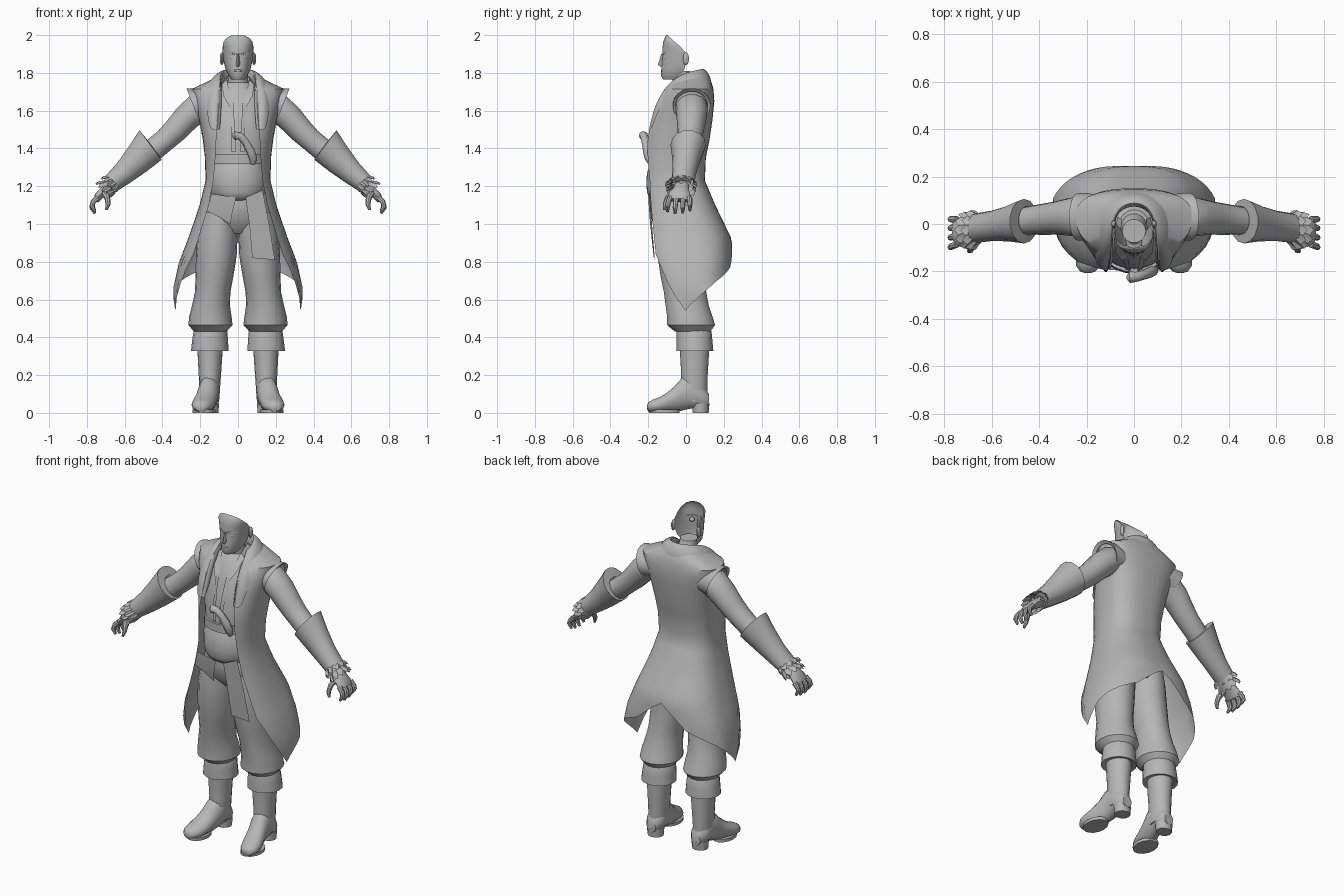
import bpy, bmesh, math
from mathutils import Vector

grey = bpy.data.materials.new("plain_grey")
grey.diffuse_color = (0.47, 0.47, 0.47, 1)


def sheet(name, rows, closed=False, caps=(False, False), mirror=False, angle=40):
    """Skin a list of equal-length point rows into a surface."""
    bm = bmesh.new()
    vs = [[bm.verts.new(p) for p in r] for r in rows]
    n = len(rows[0])
    for a, b in zip(vs, vs[1:]):
        for i in range(n if closed else n - 1):
            j = (i + 1) % n
            bm.faces.new((a[i], a[j], b[j], b[i]))
    for flag, ring in zip(caps, (vs[0], vs[-1])):
        if flag:
            bm.faces.new(ring)
    bmesh.ops.recalc_face_normals(bm, faces=bm.faces)
    me = bpy.data.meshes.new(name)
    bm.to_mesh(me)
    bm.free()
    me.materials.append(grey)
    me.shade_smooth()
    me.set_sharp_from_angle(angle=math.radians(angle))
    ob = bpy.data.objects.new(name, me)
    bpy.context.collection.objects.link(ob)
    if mirror:
        ob.modifiers.new("mirror", 'MIRROR').merge_threshold = 0.002
    return ob


def tube(name, pts, n=14, ref=(1, 0, 0), axis=None, caps=(True, True), mirror=False, jag=0):
    """Elliptical tube through (x, y, z, radius along ref, other radius)."""
    cs = [Vector(p[:3]) for p in pts]
    rows = []
    for i, p in enumerate(pts):
        t = Vector(axis) if axis else cs[min(i + 1, len(cs) - 1)] - cs[max(i - 1, 0)]
        t.normalize()
        u = Vector(ref)
        u = (u - t * u.dot(t)).normalized()
        v = t.cross(u)
        row = []
        for k in range(n):
            a = 2 * math.pi * k / n
            off = t * (jag * (-1) ** k) if i == len(pts) - 1 else Vector()
            row.append(cs[i] + u * (p[3] * math.cos(a)) + v * (p[4] * math.sin(a)) + off)
        rows.append(row)
    return sheet(name, rows, True, caps, mirror)


def ball(name, c, r, mirror=False):
    k = [(math.cos(a), math.sin(a)) for a in [math.pi * (i / 6 - 0.5) for i in range(7)]]
    return tube(name, [(c[0], c[1], c[2] + r[2] * s, r[0] * max(q, .03), r[1] * max(q, .03)) for q, s in k],
                10, axis=(0, 0, 1), mirror=mirror)


def lerp(table, t):
    """Interpolate a table sorted by its first column."""
    if t <= table[0][0]:
        return table[0][1:]
    for a, b in zip(table, table[1:]):
        if t <= b[0]:
            f = (t - a[0]) / (b[0] - a[0])
            return [p + (q - p) * f for p, q in zip(a[1:], b[1:])]
    return table[-1][1:]


# Coat profile: height, half width, mid y, front y, back y, front edge x
COAT = [(.54, .335, .06, -.19, .245, .285), (.65, .345, .06, -.21, .25, .27),
        (.8, .312, .05, -.24, .25, .25), (.92, .265, .03, -.245, .242, .21),
        (1.1, .203, -.02, -.24, .155, .155), (1.23, .172, -.04, -.24, .10, .13),
        (1.35, .175, -.03, -.24, .105, .12), (1.45, .187, -.02, -.23, .125, .115),
        (1.55, .205, 0, -.20, .14, .105), (1.65, .235, .03, -.16, .15, .10),
        (1.715, .245, .035, -.12, .145, .10), (1.75, .17, .035, -.09, .135, .095),
        (1.785, .10, .03, -.05, .115, .08)]
HEM = [(0, .84), (.2, .54), (.35, .63), (.5, .69), (.65, .73), (.8, .77), (1, .9)]


def coat_point(z, u):
    w, yc, yf, yb, xe = lerp(COAT, z)
    a0 = math.asin(min(1, xe / w) ** 1.25)
    a = a0 + (math.pi - a0) * u
    c = math.cos(a)
    y = yc - (yc - yf if c > 0 else yb - yc) * math.copysign(abs(c) ** .8, c)
    return (w * max(0, math.sin(a)) ** .8, y, z)


us = [i / 20 for i in range(21)]
rows = [[coat_point(z, u) for u in us] for z in (1.785, 1.75, 1.715, 1.68, 1.65, 1.6, 1.55, 1.5, 1.45, 1.4, 1.35, 1.29)]
for k in range(11):
    rows.append([coat_point(1.23 + (lerp(HEM, u)[0] - 1.23) * k / 10, u) for u in us])
sheet("long_coat", rows, mirror=True)

# Turned-out coat collar running into the lapels
inner = [(.1, -.19, 1.5), (.08, -.155, 1.63), (.083, -.1, 1.75), (.086, -.03, 1.81), (.065, .065, 1.84), (0, .09, 1.84)]
outer = [(.125, -.2, 1.5), (.14, -.178, 1.62), (.145, -.12, 1.72), (.143, -.02, 1.785), (.11, .1, 1.795), (0, .14, 1.79)]
low = [(.095, -.18, 1.5), (.09, -.13, 1.6), (.09, -.07, 1.70), (.09, 0, 1.74), (.06, .06, 1.76), (0, .08, 1.77)]
hem = [(.15, -.18, 1.5), (.165, -.15, 1.6), (.17, -.09, 1.69), (.165, .02, 1.745), (.12, .115, 1.75), (0, .145, 1.74)]
sheet("coat_collar", [low, inner, outer, hem], mirror=True, angle=80).modifiers.new("soften", 'SUBSURF').levels = 2
bpy.data.objects["coat_collar"].modifiers["soften"].render_levels = 2

# Shoulder caps around the armholes
tube("shoulder_cap", [(.165, .03, 1.63, .095, .08), (.2, .03, 1.635, .1, .088), (.238, .03, 1.628, .1, .098),
                      (.228, .03, 1.628, .085, .08)], 18, (0, 1, 0), (.93, 0, -.36), (False, False), True)

# Sleeves, wide cuffs, lace and hands
tube("sleeve", [(.14, .03, 1.64, .08, .07), (.21, .03, 1.615, .085, .08), (.27, .03, 1.565, .08, .074),
                (.33, .025, 1.498, .07, .068), (.38, .02, 1.45, .066, .062), (.44, .015, 1.40, .06, .062),
                (.53, 0, 1.34, .06, .06), (.64, -.015, 1.235, .045, .045)], 14, (0, 1, 0), mirror=True)
tube("sleeve_cuff", [(.45, .015, 1.405, .06, .06), (.463, .012, 1.418, .094, .1), (.53, .002, 1.345, .075, .083),
                     (.6, -.008, 1.275, .064, .065), (.67, -.018, 1.215, .062, .052)],
     14, (0, 1, 0), (.8, 0, -.6), (False, False), True)
for i, (d, r) in enumerate(((0, .085), (.028, .078))):
    tube(f"lace_ruffle_{i}", [(.65 + d, -.018, 1.225 - d, .055, .045), (.685 + d, -.026, 1.205 - d, r, .056)],
         24, (0, 1, 0), (.75, 0, -.66), (False, False), True, .011)
tube("palm", [(.66, -.02, 1.21, .035, .03), (.705, -.028, 1.18, .045, .025), (.735, -.034, 1.15, .06, .024),
              (.752, -.036, 1.125, .058, .018)], 10, (0, 1, 0), mirror=True)
for i, (y, d) in enumerate(((-.085, .01), (-.05, 0), (-.015, .003), (.018, .015))):
    tube(f"finger_{i}", [(.745, y, 1.14, .015, .015), (.768, y * 1.1, 1.115, .014, .014),
                         (.773, y * 1.15, 1.085 + d, .013, .013), (.757, y * 1.15, 1.055 + d, .007, .007)],
         8, (0, 1, 0), mirror=True)
tube("thumb", [(.71, -.065, 1.17, .018, .018), (.692, -.095, 1.14, .016, .016), (.688, -.11, 1.105, .013, .013),
               (.697, -.115, 1.075, .007, .007)], 8, (0, 1, 0), mirror=True)


def body(name, table, n=24, caps=(True, True)):
    """Stacked level rings given as height, half width, front y, back y."""
    return tube(name, [(0, (f + b) / 2, z, w, (b - f) / 2) for z, w, f, b in table], n, axis=(0, 0, 1), caps=caps)


# Shirt, belt, sash and hips
body("shirt", [(1.2, .15, -.185, .08), (1.35, .155, -.19, .085), (1.45, .17, -.185, .1), (1.55, .185, -.17, .115),
               (1.65, .17, -.135, .115), (1.71, .11, -.105, .09), (1.75, .062, -.07, .06)])
body("belt", [(1.32, .15, -.19, .07), (1.32, .158, -.203, .08), (1.37, .158, -.203, .08), (1.37, .15, -.19, .07)])
body("sash", [(1.125, .09, -.175, .02), (1.14, .13, -.195, .06), (1.165, .15, -.206, .08), (1.21, .16, -.21, .085),
              (1.27, .16, -.207, .085), (1.315, .15, -.19, .08)])
body("hips", [(1.2, .15, -.17, .08), (1.1, .18, -.175, .1), (1.02, .19, -.165, .11), (.95, .12, -.1, .07)])

# Open shirt collar and placket edges
sheet("shirt_collar", [[(.022, -.145, 1.63), (.045, -.11, 1.70), (.06, -.055, 1.765), (.05, .02, 1.79)],
                       [(.05, -.155, 1.63), (.078, -.12, 1.68), (.085, -.06, 1.74), (.07, .03, 1.765)]], mirror=True)
sheet("shirt_placket", [[(.012, -.196, 1.38), (.014, -.192, 1.48), (.02, -.175, 1.56), (.024, -.148, 1.64)],
                        [(.034, -.194, 1.38), (.036, -.187, 1.48), (.04, -.169, 1.56), (.048, -.142, 1.64)]], mirror=True)

# Cloth tails under the sash and the pistol grip tucked in it
sheet("sash_tail_long", [[(.04, -.2, 1.14), (.13, -.195, 1.18)], [(.06, -.19, 1.0), (.165, -.18, 1.0)],
                         [(.075, -.17, .82), (.195, -.165, .81)]])
sheet("sash_tail_short", [[(-.14, -.19, 1.16), (-.01, -.2, 1.14)], [(-.165, -.18, 1.07), (-.03, -.19, 1.06)],
                          [(-.1, -.175, 1.035), (-.04, -.175, 1.0)]])
tube("pistol_grip", [(-.03, -.225, 1.465, .008, .008), (-.018, -.225, 1.468, .024, .024), (.012, -.222, 1.465, .021, .021),
                     (.04, -.215, 1.435, .02, .02), (.065, -.205, 1.39, .023, .023), (.08, -.198, 1.35, .022, .022),
                     (.08, -.185, 1.32, .014, .014)], 10, (0, 1, 0))

# Baggy breeches gathered below the knee
tube("breeches", [(.1, -.035, 1.06, .09, .12), (.108, -.035, .95, .106, .125), (.115, -.03, .83, .108, .122),
                  (.125, -.018, .72, .1, .118), (.134, -.005, .64, .094, .114), (.143, .006, .57, .1, .116),
                  (.146, .02, .51, .112, .122), (.146, .027, .465, .117, .129), (.146, .035, .43, .085, .095)],
     18, axis=(0, 0, -1), mirror=True)

# Boots: turned cuffs, shafts, feet and heels
tube("boot_cuff", [(.146, .04, .45, .08, .085), (.146, .043, .43, .09, .092), (.148, .045, .38, .095, .095),
                   (.149, .047, .328, .1, .098), (.149, .047, .335, .07, .075)],
     16, axis=(0, 0, -1), caps=(False, False), mirror=True)
tube("boot_shaft", [(.147, .042, .44, .075, .08), (.148, .045, .32, .066, .077), (.149, .045, .2, .059, .07),
                    (.15, .042, .13, .055, .072), (.15, .045, .06, .05, .068)], 16, axis=(0, 0, -1), mirror=True)
tube("boot_foot", [(.15, .122, .065, .03, .035), (.15, .09, .08, .052, .065), (.152, .03, .115, .056, .093),
                   (.157, -.02, .1, .056, .09), (.167, -.06, .073, .057, .07), (.177, -.1, .056, .06, .053),
                   (.186, -.14, .043, .06, .041), (.192, -.175, .037, .052, .034), (.195, -.2, .032, .032, .025),
                   (.195, -.207, .03, .01, .01)], 14, axis=(0, -1, 0), mirror=True)
tube("boot_sole", [(.18, -.115, 0, .06, .083), (.18, -.115, .018, .06, .085)], 14, axis=(0, 0, 1), mirror=True)
tube("boot_heel", [(.15, .078, 0, .046, .042), (.15, .078, .05, .05, .046)], 12, axis=(0, 0, 1), mirror=True)

# Neck and the open-backed head shell: height, half width, front y, back y
tube("neck", [(0, .0, 1.66, .075, .075), (0, -.01, 1.74, .056, .058), (0, -.03, 1.81, .05, .05)], 14, axis=(0, 0, 1))
HEAD = [(1.775, .03, -.085, -.05), (1.766, .034, -.122, -.06), (1.785, .05, -.133, -.03), (1.82, .066, -.13, -.008),
        (1.86, .076, -.128, 0), (1.905, .082, -.125, 0), (1.94, .081, -.124, -.03), (1.965, .076, -.12, -.06),
        (1.985, .06, -.112, -.082), (1.997, .035, -.106, -.095), (2.0, .004, -.103, -.1)]
arc = [math.pi / 2 * i / 8 for i in range(9)]
sheet("head", [[(w * math.sin(a) ** .9, yb - (yb - yf) * math.cos(a) ** .9, z) for a in arc] for z, w, yf, yb in HEAD],
      mirror=True)
sheet("nose", [[(.006, -.124, 1.9), (0, -.131, 1.9), (-.006, -.124, 1.9)],
               [(.013, -.124, 1.845), (0, -.149, 1.842), (-.013, -.124, 1.845)],
               [(.01, -.124, 1.834), (0, -.134, 1.832), (-.01, -.124, 1.834)]], angle=60)
ball("lips", (0, -.128, 1.812), (.022, .006, .006))
ball("eye", (.032, -.104, 1.883), (.015, .015, .012), True)
tube("brow", [(.01, -.124, 1.898, .003, .005), (.032, -.118, 1.904, .004, .005), (.058, -.092, 1.902, .003, .003)],
     8, (0, 1, 0), mirror=True)
ball("ear", (.085, .0, 1.875), (.011, .017, .034), True)
